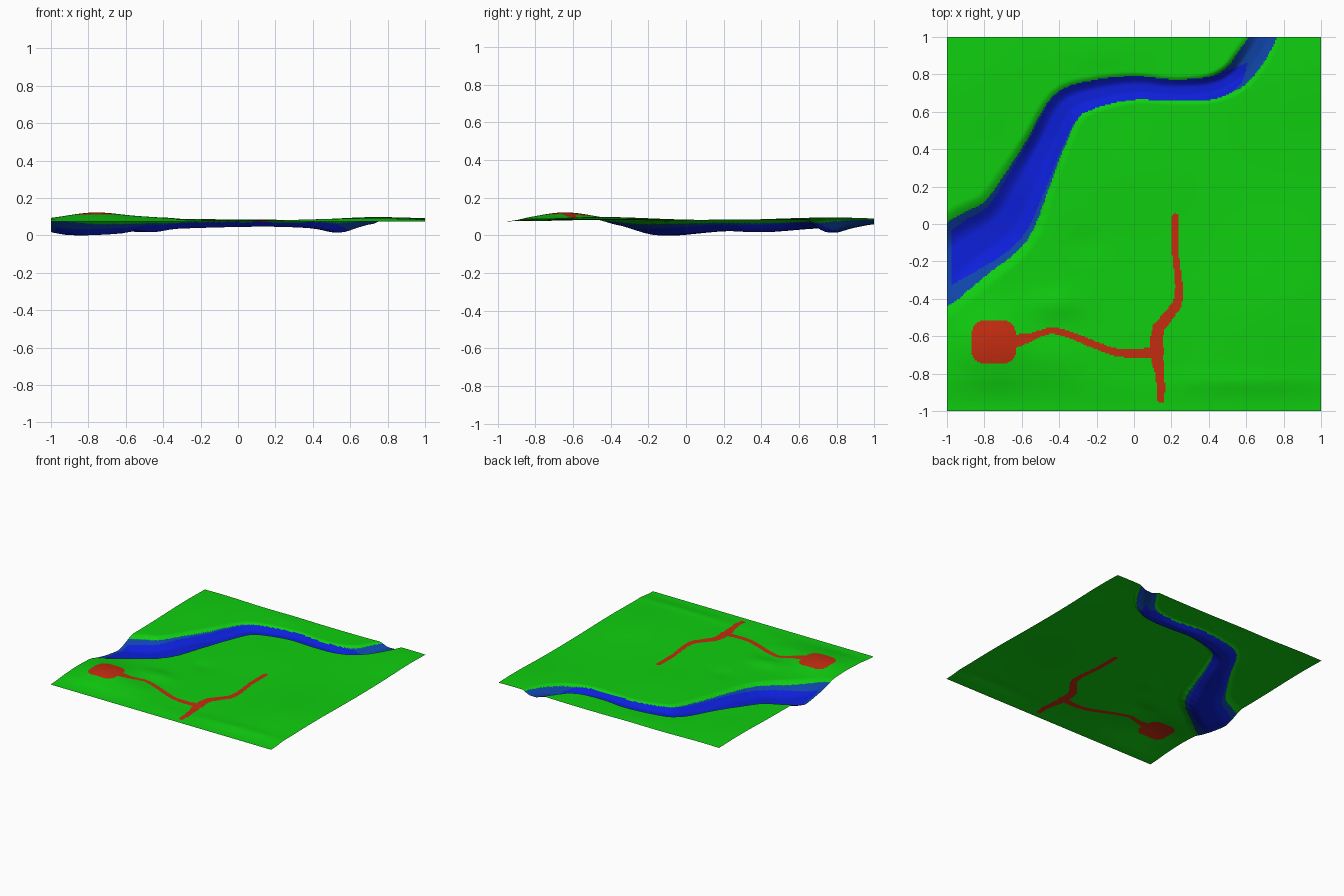
import bpy, math
from mathutils import Vector

if "Cube" in bpy.data.objects:
    bpy.data.objects.remove(bpy.data.objects["Cube"])

N = 260  # grid cells per side


def material(name, rgb):
    m = bpy.data.materials.new(name)
    m.diffuse_color = (*rgb, 1)
    m.use_nodes = True
    m.node_tree.nodes["Principled BSDF"].inputs["Base Color"].default_value = m.diffuse_color
    return m


mats = [material("grass green", (0.005, 0.62, 0.005)),
        material("deep water blue", (0.004, 0.014, 0.70)),
        material("shallow water blue", (0.005, 0.06, 0.40)),
        material("path red", (0.55, 0.026, 0.005))]

# River centre line: x, y, half width, bed height, share of width that is deep
river_keys = [(-1.06, -0.28, .17, .045, .5), (-0.89, -0.13, .175, .0, .74),
              (-0.70, 0.0, .155, .004, .80), (-0.58, 0.21, .125, .02, .86),
              (-0.48, 0.41, .10, .014, .90), (-0.37, 0.62, .09, .03, .95),
              (-0.23, 0.69, .075, .036, 1.05), (0.0, 0.728, .063, .042, 1.05),
              (0.2, 0.715, .057, .043, 1.05), (0.4, 0.725, .06, .034, 1.05),
              (0.53, 0.78, .065, .012, .80), (0.61, 0.87, .072, .035, .0),
              (0.68, 0.98, .07, .055, .0), (0.72, 1.08, .07, .058, .0)]

# Paths: x, y, half width
path_west = [(-0.66, -0.63, .04), (-0.55, -0.605, .022), (-0.45, -0.57, .016),
             (-0.35, -0.59, .018), (-0.2, -0.65, .020), (-0.08, -0.69, .020),
             (0.04, -0.69, .022), (0.13, -0.68, .035)]
path_north = [(0.22, 0.04, .018), (0.22, -0.15, .018), (0.24, -0.33, .02),
              (0.225, -0.44, .026), (0.13, -0.56, .032), (0.12, -0.70, .035),
              (0.14, -0.80, .025), (0.145, -0.935, .02)]

# Hills and hollows: x, y, radius x, radius y, height
bumps = [(-0.76, -0.64, .22, .20, .041), (-0.42, -0.43, .14, .08, .014),
         (-0.45, -0.72, .18, .12, .012), (0.75, -0.45, .28, .35, .017),
         (0.6, -0.85, .4, .06, .006), (0.85, 0.8, .3, .3, .014),
         (-0.85, 0.75, .3, .35, .014), (-0.2, 0.92, .2, .1, .006),
         (-0.25, -0.10, .10, .08, -.006), (0.1, -0.8, .2, .12, -.005),
         (0.0, 0.3, .3, .25, .004)]


def refine(keys, steps=4):
    """Smooth a keyed line by Catmull-Rom interpolation."""
    out = []
    for i in range(len(keys) - 1):
        p = [keys[max(0, min(len(keys) - 1, i + k))] for k in (-1, 0, 1, 2)]
        for s in range(steps):
            t = s / steps
            out.append(tuple(.5 * (2 * b + (c - a) * t + (2 * a - 5 * b + 4 * c - d) * t * t
                                   + (3 * b - a - 3 * c + d) * t ** 3)
                             for a, b, c, d in zip(*p)))
    return out + [keys[-1]]


def nearest(line, x, y):
    """Distance over half width, and the other interpolated values there."""
    best, vals = 1e9, None
    for a, b in zip(line, line[1:]):
        dx, dy = b[0] - a[0], b[1] - a[1]
        t = ((x - a[0]) * dx + (y - a[1]) * dy) / (dx * dx + dy * dy)
        t = max(0, min(1, t))
        w = a[2] + (b[2] - a[2]) * t
        d = math.hypot(x - a[0] - dx * t, y - a[1] - dy * t) / w
        if d < best:
            best, vals = d, [p + (q - p) * t for p, q in zip(a[3:], b[3:])]
    return best, vals


def smooth(a, b, v):
    t = max(0, min(1, (v - a) / (b - a)))
    return t * t * (3 - 2 * t)


def ground(x, y):
    z = .078 + sum(h * math.exp(-((x - cx) / rx) ** 2 - ((y - cy) / ry) ** 2)
                   for cx, cy, rx, ry, h in bumps)
    return .070 + (z - .070) * smooth(-1.0, -.82, y)


river = refine(river_keys)
west, north = refine(path_west, 2), refine(path_north, 2)

# Terrain heights with the river bed carved in
verts, field = [], []
for j in range(N + 1):
    for i in range(N + 1):
        x, y = -1 + 2 * i / N, -1 + 2 * j / N
        z, d, core = ground(x, y), 9, 0
        if y > -.6 and x < .95 and -0.7 < y - x < 1.5:
            d, (bed, core) = nearest(river, x, y)
            z += (bed - z) * (1 - smooth(.3, 1.35, d))
        verts.append((x, y, z))
        field.append((d, core))
low = min(v[2] for v in verts)
verts = [(x, y, z - low) for x, y, z in verts]
faces = [(k, k + 1, k + N + 2, k + N + 1)
         for j in range(N) for k in range(j * (N + 1), j * (N + 1) + N)]

mesh = bpy.data.meshes.new("terrain")
mesh.from_pydata(verts, [], faces)
for m in mats:
    mesh.materials.append(m)

# Colour faces: river by distance from its centre line, paths and clearing by shape
for f in mesh.polygons:
    d = sum(field[v][0] for v in f.vertices) / 4
    core = sum(field[v][1] for v in f.vertices) / 4
    x, y, _ = f.center
    if d < 1:
        f.material_index = 1 if d < core and x > -.975 else 2
    elif y < .1 and x < .35:
        clearing = (abs(x + .75) / .12) ** 3.5 + (abs(y + .632) / .118) ** 3.5 < 1
        if clearing or nearest(west, x, y)[0] < 1 or nearest(north, x, y)[0] < 1:
            f.material_index = 3
    f.use_smooth = True

terrain = bpy.data.objects.new("terrain", mesh)
bpy.context.collection.objects.link(terrain)
